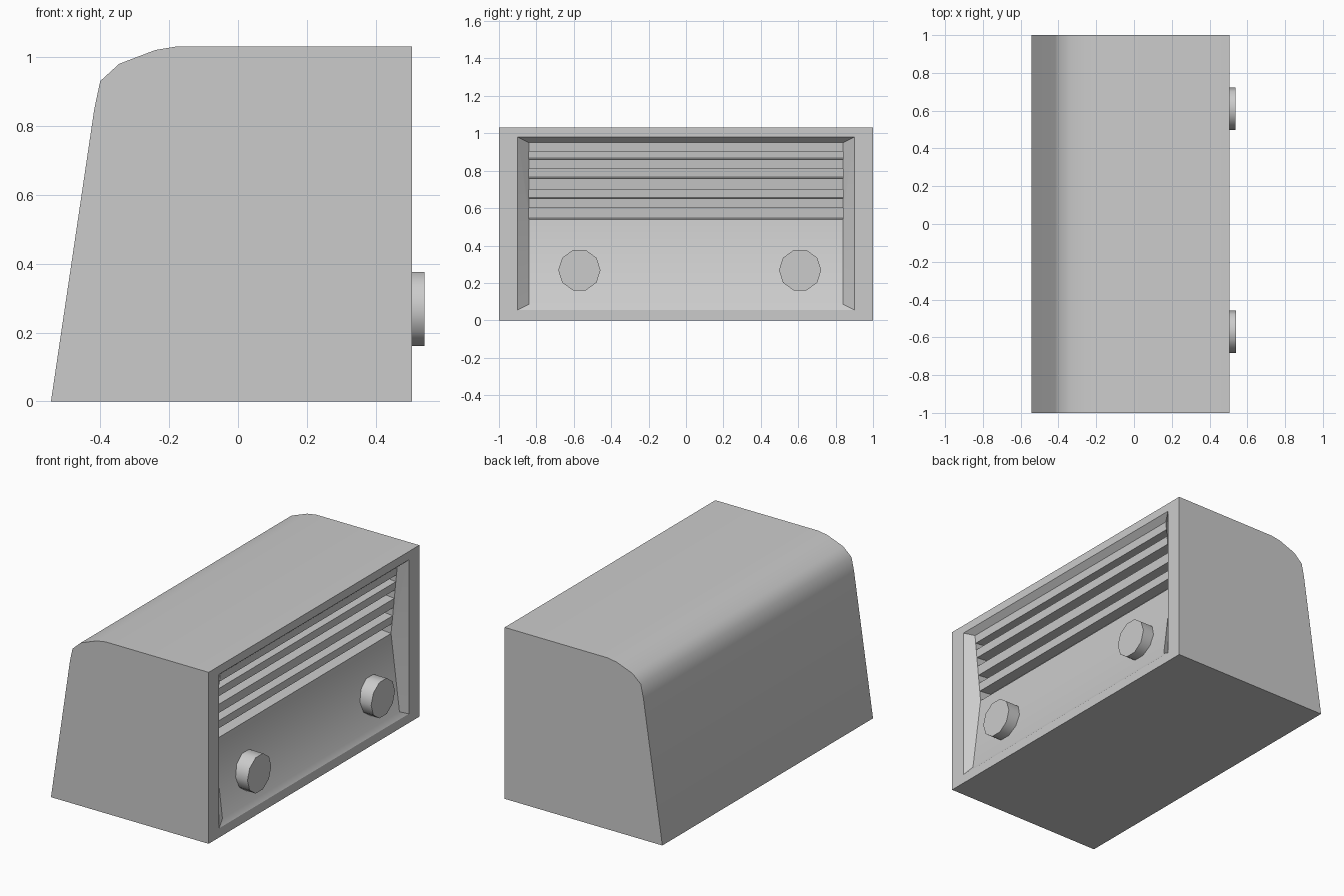
import bpy, bmesh, math
from mathutils import Vector

if "Cube" in bpy.data.objects:
    bpy.data.objects.remove(bpy.data.objects["Cube"])

FRONT = 0.505


def build(name, polys, face_front=False, angle=40):
    """Weld a list of polygons (lists of points) into one smooth-by-angle object."""
    bm = bmesh.new()
    for poly in polys:
        bm.faces.new([bm.verts.new(p) for p in poly])
    bmesh.ops.remove_doubles(bm, verts=bm.verts, dist=1e-4)
    bmesh.ops.recalc_face_normals(bm, faces=bm.faces)
    # open sheets must look toward +x
    if face_front and sum(f.normal.x * f.calc_area() for f in bm.faces) < 0:
        bmesh.ops.reverse_faces(bm, faces=bm.faces)
    me = bpy.data.meshes.new(name)
    bm.to_mesh(me)
    bm.free()
    ob = bpy.data.objects.new(name, me)
    bpy.context.collection.objects.link(ob)
    bpy.ops.object.select_all(action='DESELECT')
    ob.select_set(True)
    bpy.context.view_layer.objects.active = ob
    bpy.ops.object.shade_smooth_by_angle(angle=math.radians(angle))
    return ob


def at(p, y):
    return (p[0], y, p[1])


def strip(profile, y):
    """Quads sweeping an x-z profile from -y to y."""
    return [[at(a, -y), at(b, -y), at(b, y), at(a, y)]
            for a, b in zip(profile, profile[1:])]


def rect(x, y, z0, z1):
    return [(x, -y, z0), (x, y, z0), (x, y, z1), (x, -y, z1)]


# cabinet: side profile swept across, with a framed opening in the front
profile = [(FRONT, 1.03), (-0.18, 1.03), (-0.24, 1.02), (-0.345, 0.98),
           (-0.40, 0.93), (-0.417, 0.85), (-0.543, 0), (FRONT, 0)]
polys = strip(profile, 1)
polys += [[at(p, s) for p in profile] for s in (-1, 1)]
outer, hole = rect(FRONT, 1, 0, 1.03), rect(FRONT, 0.9, 0.055, 0.98)
polys += [[outer[i], outer[(i + 1) % 4], hole[(i + 1) % 4], hole[i]] for i in range(4)]
build("cabinet", polys)

# recessed front panel: leaning dial area below, slotted grille above
low, mid, top = Vector((0.485, 0.085)), Vector((0.429, 0.54)), Vector((0.470, 0.95))
lean = (top - mid).normalized()
inward = Vector((-lean.y, lean.x)) * 0.08


def on_grille(z):
    return mid.lerp(top, (z - mid.y) / (top.y - mid.y))


slots = [(0.54, 0.60), (0.65, 0.70), (0.757, 0.81), (0.86, 0.902)]
sheet, rim, ends = [low], [], []
for a, b in slots:
    fa, fb = on_grille(a), on_grille(b)
    slot = [fa, fa + inward, fb + inward, fb]
    sheet += slot
    rim += [fa, fb]
    ends.append(slot)
sheet.append(top)
rim.append(top)
polys = strip(sheet, 0.84)

# slot ends and sloped recess walls, mirrored left and right
for s in (-1, 1):
    polys += [[at(p, 0.84 * s) for p in slot] for slot in ends]
    o_low, o_mid, o_top = [(FRONT, 0.9 * s, z) for z in (0.055, 0.54, 0.98)]
    polys.append([o_low, at(low, 0.84 * s), at(mid, 0.84 * s), o_mid])
    polys.append([o_mid] + [at(p, 0.84 * s) for p in rim] + [o_top])
for edge, z in ((low, 0.055), (top, 0.98)):
    polys.append([at(edge, -0.84), at(edge, 0.84), (FRONT, 0.9, z), (FRONT, -0.9, z)])
build("front_panel", polys, face_front=True, angle=30)


# control knobs: ten-sided drums
def knob(name, y, front):
    ring = [(y + 0.113 * math.cos(math.tau * i / 10),
             0.268 + 0.113 * math.sin(math.tau * i / 10)) for i in range(10)]
    rings = [[(x, *p) for p in ring] for x in (0.43, front)]
    sides = [[rings[0][i], rings[0][(i + 1) % 10], rings[1][(i + 1) % 10], rings[1][i]]
             for i in range(10)]
    build(name, rings + sides)


knob("left_knob", -0.57, 0.541)
knob("right_knob", 0.61, 0.537)
